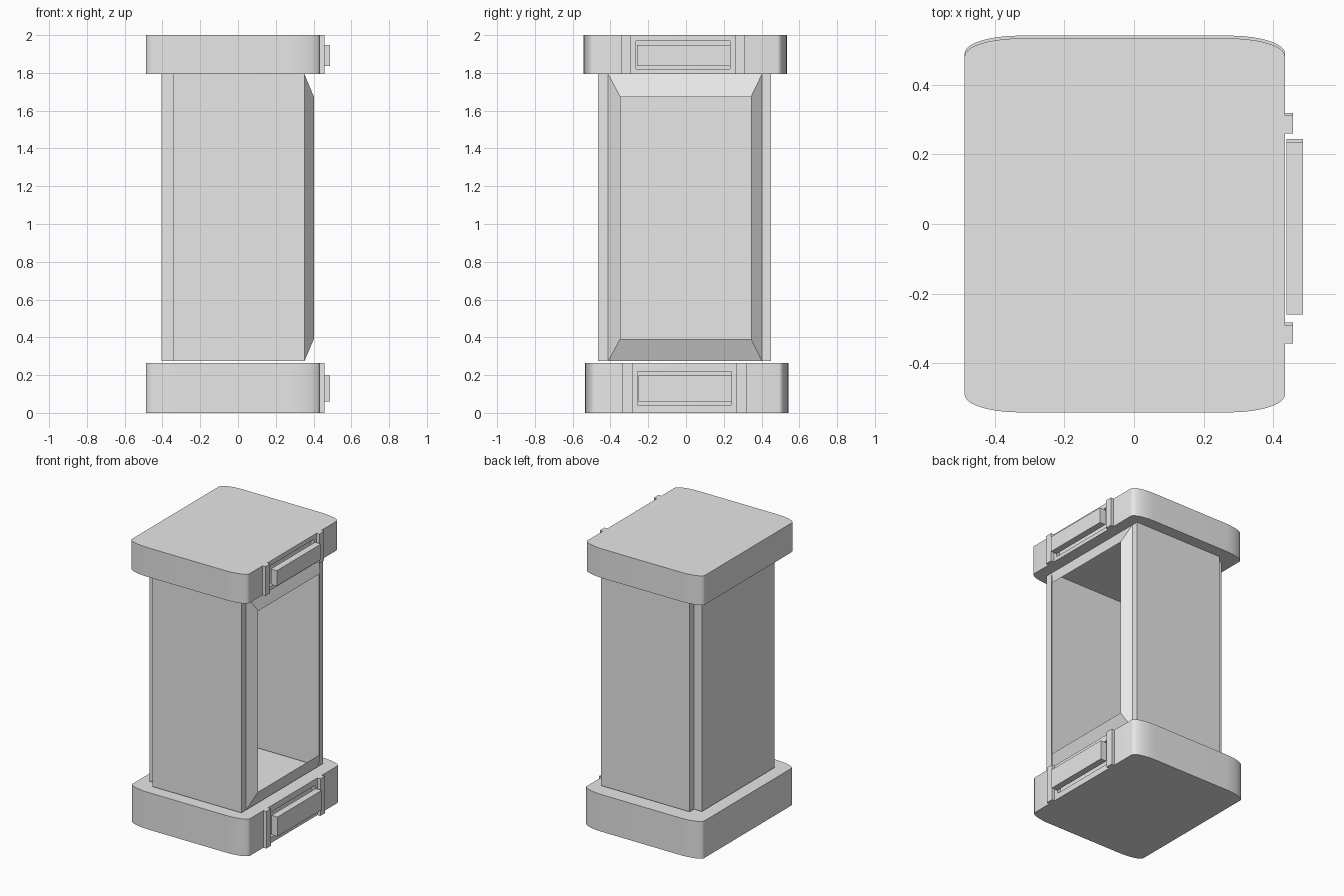
import bpy, bmesh, math

cube = bpy.data.objects.get("Cube")
if cube:
    bpy.data.objects.remove(cube, do_unlink=True)

grey = bpy.data.materials.new("light_grey")
grey.use_nodes = True
grey.diffuse_color = (0.8, 0.8, 0.8, 1)
grey.node_tree.nodes["Principled BSDF"].inputs["Base Color"].default_value = (0.8, 0.8, 0.8, 1)


def finish(name, bm):
    bmesh.ops.recalc_face_normals(bm, faces=bm.faces)
    mesh = bpy.data.meshes.new(name)
    bm.to_mesh(mesh)
    bm.free()
    mesh.materials.append(grey)
    obj = bpy.data.objects.new(name, mesh)
    bpy.context.collection.objects.link(obj)
    return obj


def box(name, x, y, z):
    bm = bmesh.new()
    bmesh.ops.create_cube(bm, size=1)
    for v in bm.verts:
        v.co = [r[0] + (c + 0.5) * (r[1] - r[0]) for c, r in zip(v.co, (x, y, z))]
    return finish(name, bm)


def rounded_slab(name, x, y, z, rx=0.16, ry=0.05, steps=10):
    """Slab whose four upright corners are quarter ellipses."""
    corners = [(x[1] - rx, y[1] - ry), (x[0] + rx, y[1] - ry),
               (x[0] + rx, y[0] + ry), (x[1] - rx, y[0] + ry)]
    bm = bmesh.new()
    ring = []
    for i, (cx, cy) in enumerate(corners):
        for s in range(steps + 1):
            a = math.pi / 2 * (i + s / steps)
            ring.append(bm.verts.new((cx + rx * math.cos(a), cy + ry * math.sin(a), z[0])))
    base = bm.faces.new(ring)
    top = bmesh.ops.extrude_face_region(bm, geom=[base])["geom"]
    for v in top:
        if isinstance(v, bmesh.types.BMVert):
            v.co.z = z[1]
    return finish(name, bm)


def end_cap(name, shift, z, slot_z, plate_z):
    """Rounded cap with a slotted front, two ribs and a raised plate."""
    cap = rounded_slab(name, (-0.487, 0.434), (-0.538 + shift, 0.538 + shift), z)
    slot = box(name + "_slot_cutter", (0.41, 0.5), (-0.26 + shift, 0.236 + shift), slot_z)
    slot.hide_render = True
    slot.hide_set(True)
    cut = cap.modifiers.new("slot", 'BOOLEAN')
    cut.operation = 'DIFFERENCE'
    cut.object = slot
    bpy.ops.object.select_all(action='DESELECT')
    bpy.context.view_layer.objects.active = cap
    cap.select_set(True)
    bpy.ops.object.modifier_apply(modifier=cut.name)
    bpy.data.objects.remove(slot, do_unlink=True)
    bpy.ops.object.shade_smooth_by_angle(angle=math.radians(30))
    for side, y in (("right", -0.314), ("left", 0.29)):
        box(f"{name}_rib_{side}", (0.425, 0.457),
            (y - 0.026 + shift, y + 0.026 + shift), z)
    box(name + "_plate", (0.439, 0.486), (-0.256 + shift, 0.24 + shift), plate_z)


# Top and bottom caps
end_cap("base", 0.004, (0, 0.263), (0.042, 0.22), (0.061, 0.199))
end_cap("lid", -0.004, (1.793, 2), (1.82, 1.968), (1.837, 1.947))

# Three wall panels
wall_z = (0.274, 1.793)
box("front_wall", (-0.344, 0.352), (-0.465, -0.412), wall_z)
box("back_wall", (-0.344, 0.352), (0.402, 0.451), wall_z)
box("side_wall", (-0.406, -0.344), (-0.412, 0.402), wall_z)

# Sloping open frame around the window
bm = bmesh.new()
loops = []
for x, (y0, y1), (z0, z1) in ((0.352, (-0.412, 0.402), wall_z),
                              (0.402, (-0.348, 0.344), (0.392, 1.673))):
    loops.append([bm.verts.new((x, y, z)) for y, z in
                  ((y0, z0), (y1, z0), (y1, z1), (y0, z1))])
outer, inner = loops
for i in range(4):
    j = (i + 1) % 4
    bm.faces.new((outer[i], outer[j], inner[j], inner[i]))
frame = finish("window_frame", bm)
if frame.data.polygons[0].normal.x < 0:
    frame.data.flip_normals()
